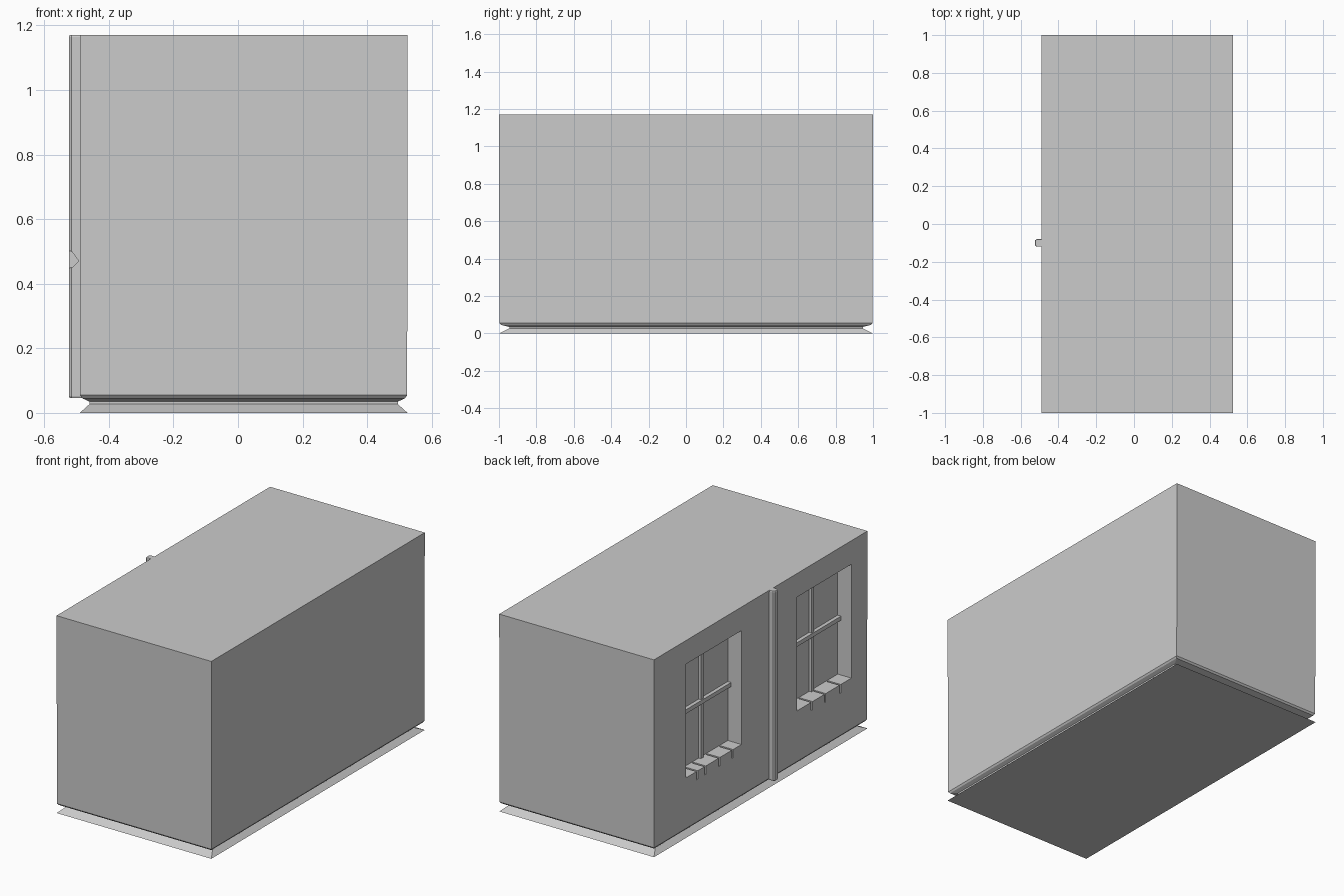
import bpy, bmesh

if "Cube" in bpy.data.objects:
    bpy.data.objects.remove(bpy.data.objects["Cube"])

X0, X1, TOP = -0.49, 0.525, 1.17


def make(name, verts, faces):
    me = bpy.data.meshes.new(name)
    me.from_pydata(verts, [], faces)
    bm = bmesh.new()
    bm.from_mesh(me)
    bmesh.ops.recalc_face_normals(bm, faces=bm.faces)
    bm.to_mesh(me)
    bm.free()
    ob = bpy.data.objects.new(name, me)
    bpy.context.collection.objects.link(ob)
    return ob


def loft(name, rings):
    """Solid through a stack of equal-sided rings, capped at both ends."""
    n = len(rings[0])
    verts = [v for r in rings for v in r]
    faces = [list(range(n)), [len(verts) - n + i for i in range(n)]]
    for k in range(len(rings) - 1):
        for i in range(n):
            j = (i + 1) % n
            faces.append([k*n + i, k*n + j, (k+1)*n + j, (k+1)*n + i])
    return make(name, verts, faces)


def box(name, x, y, z):
    def ring(h):
        return [(x[0], y[0], h), (x[1], y[0], h), (x[1], y[1], h), (x[0], y[1], h)]
    return loft(name, [ring(z[0]), ring(z[1])])


def cut(target, cutter):
    cutter.hide_render = True
    mod = target.modifiers.new("cut", 'BOOLEAN')
    mod.operation, mod.solver, mod.object = 'DIFFERENCE', 'EXACT', cutter
    bpy.context.view_layer.objects.active = target
    bpy.ops.object.modifier_apply(modifier=mod.name)
    bpy.data.objects.remove(cutter)


# Wall block with a pinched waist just above the flared foot
def wall_ring(z, ix, iy):
    return [(X0 + ix, -1 + iy, z), (X1 - ix, -1 + iy, z),
            (X1 - ix, 1 - iy, z), (X0 + ix, 1 - iy, z)]


wall = loft("wall_block", [wall_ring(*p) for p in (
    (0, 0, 0), (0.027, 0.03, 0.055), (0.035, 0.03, 0.055),
    (0.045, 0.008, 0.012), (0.055, 0.001, 0.003), (TOP, 0, 0))])

# Window recesses, sill brick joints and glazing bars
Z0, Z1, DEPTH = 0.355, 1.03, 0.09
back = X0 + DEPTH
windows = [(0.18, 0.70, (0.264, 0.387, 0.519, 0.594)),
           (-0.85, -0.34, (-0.745, -0.604, -0.48))]
for n, (y0, y1, joints) in enumerate(windows, 1):
    cut(wall, box("recess_cutter", (X0 - 0.1, back), (y0, y1), (Z0, Z1)))
    for y in joints:
        cut(wall, box("joint_cutter", (X0 - 0.1, back - 0.005),
                      (y - 0.006, y + 0.006), (Z0 - 0.05, Z0 + 0.05)))
    ym, zm = (y0 + y1) / 2, (Z0 + Z1) / 2
    box(f"window_{n}_upright", (back - 0.015, back + 0.01),
        (ym - 0.012, ym + 0.012), (Z0 - 0.005, Z1 + 0.005))
    box(f"window_{n}_crossbar", (back - 0.022, back + 0.01),
        (y0 - 0.005, y1 + 0.005), (zm - 0.012, zm + 0.012))

# Chamfered drainpipe between the windows
profile = [(-0.48, -0.12), (-0.516, -0.12), (-0.524, -0.113),
           (-0.524, -0.087), (-0.516, -0.08), (-0.48, -0.08)]
pipe = loft("drainpipe", [
    [(-0.5 + (x + 0.5) * s, -0.1 + (y + 0.1) * s, z) for x, y in profile]
    for z, s in ((0.046, 0.9), (0.052, 1), (1.164, 1), (1.17, 0.9))])

# Small chip in the front edge of the pipe
chip = [(-0.53, 0.505), (-0.515, 0.50), (-0.493, 0.47), (-0.512, 0.452), (-0.53, 0.445)]
cut(pipe, loft("chip_cutter", [[(x, y, z) for x, z in chip] for y in (-0.14, -0.113)]))
